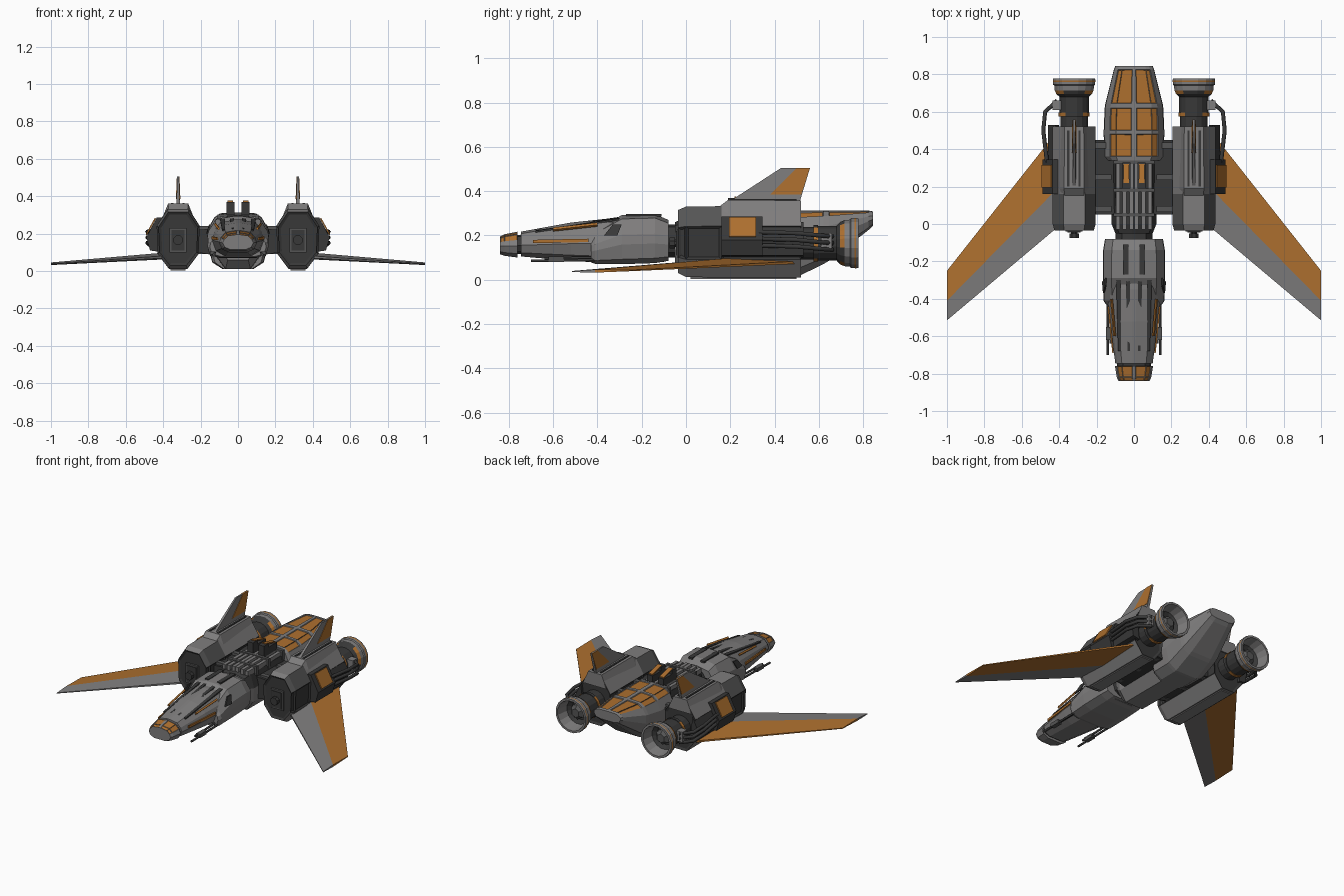
import bpy, bmesh, math
from mathutils import Vector

if "Cube" in bpy.data.objects:
    bpy.data.objects.remove(bpy.data.objects["Cube"])


def material(name, r, g, b):
    m = bpy.data.materials.new(name)
    m.use_nodes = True
    m.diffuse_color = (r, g, b, 1)
    m.node_tree.nodes["Principled BSDF"].inputs["Base Color"].default_value = (r, g, b, 1)
    return m


grey = material("hull grey", .21, .205, .205)
mid = material("panel grey", .09, .09, .09)
dark = material("dark metal", .04, .04, .04)
orange = material("orange paint", .42, .16, .028)


def finish(name, bm, mats, mirror):
    mesh = bpy.data.meshes.new(name)
    bm.to_mesh(mesh)
    bm.free()
    for m in mats:
        mesh.materials.append(m)
    obj = bpy.data.objects.new(name, mesh)
    bpy.context.collection.objects.link(obj)
    if mirror:
        obj.modifiers.new("mirror", "MIRROR")
    return obj


def skin(name, rings, mats, rule=None, mirror=False, sunk=None):
    """Bridge closed rings, cap both ends, colour by rule, sink chosen faces."""
    bm = bmesh.new()
    loops = [[bm.verts.new(p) for p in ring] for ring in rings]
    n = len(loops[0])
    for a, b in zip(loops, loops[1:]):
        for i in range(n):
            j = (i + 1) % n
            bm.faces.new((a[i], a[j], b[j], b[i]))
    bm.faces.new(loops[0])
    bm.faces.new(loops[-1])
    bmesh.ops.recalc_face_normals(bm, faces=bm.faces)
    bm.normal_update()
    if rule:
        for f in bm.faces:
            f.material_index = rule(f.calc_center_median(), f.normal)
    if sunk:
        index, rim, thickness, depth = sunk
        chosen = [f for f in bm.faces if f.material_index == index]
        result = bmesh.ops.inset_individual(bm, faces=chosen, thickness=thickness, depth=depth)
        for f in result["faces"]:
            f.material_index = rim
    return finish(name, bm, mats, mirror)


def loft(name, half, sections, mats, cx=0, **options):
    """Sections are (y, half width, bottom, top); half is the unit outline, bottom to top."""
    outline = half + [(-u, v) for u, v in reversed(half)]
    rings = [[(cx + u * w, y, lo + v * (hi - lo)) for u, v in outline]
             for y, w, lo, hi in sections]
    return skin(name, rings, mats, **options)


def prism(name, outline, y0, y1, mat, mirror=True):
    return skin(name, [[(x, y, z) for x, z in outline] for y in (y0, y1)], [mat], mirror=mirror)


def box(name, x0, x1, y0, y1, z0, z1, mat, mirror=True):
    return prism(name, [(x0, z0), (x1, z0), (x1, z1), (x0, z1)], y0, y1, mat, mirror)


def slab(name, points, thickness, axis, mat):
    """Plate through 3D points with its own thickness at each point."""
    rings = [[Vector(p) + Vector(axis) * s * t / 2 for p, t in zip(points, thickness)]
             for s in (-1, 1)]
    return skin(name, rings, [mat], mirror=True)


def lathe(name, profile, centre, mats, rule=None, sides=16):
    """Revolve (radius, y) pairs about an axis along y."""
    cx, cz = centre
    rings = []
    for r, y in profile:
        angles = [math.tau * (i + .5) / sides for i in range(sides)]
        rings.append([(cx + r * math.cos(a), y, cz + r * math.sin(a)) for a in angles])
    return skin(name, rings, mats, rule, mirror=True)


def tubes(name, paths, radius, mat):
    curve = bpy.data.curves.new(name, "CURVE")
    curve.dimensions = "3D"
    curve.bevel_depth = radius
    curve.bevel_resolution = 1
    curve.use_fill_caps = True
    curve.materials.append(mat)
    for path in paths:
        for side in (-1, 1):
            spline = curve.splines.new("POLY")
            spline.points.add(len(path) - 1)
            for point, (x, y, z) in zip(spline.points, path):
                point.co = (side * x, y, z, 1)
    obj = bpy.data.objects.new(name, curve)
    bpy.context.collection.objects.link(obj)


# Nose and cockpit
hull = [(.5, 0), (.85, .15), (1, .45), (.9, .68), (.65, .92), (.08, 1)]
loft("nose", hull, [(-.84, .082, .115, .195), (-.82, .092, .108, .205), (-.76, .102, .1, .217)],
     [grey, orange], rule=lambda c, n: int(c.z > .165 and abs(c.x) > .02 and n.y < .9),
     sunk=(1, 0, .004, -.003))
loft("nose_joint", hull, [(-.77, .09, .115, .2), (-.73, .09, .115, .205)], [dark])
loft("cockpit", hull, [(-.745, .1, .105, .217), (-.52, .13, .085, .258),
                       (-.35, .145, .075, .276), (-.1, .145, .08, .27)], [grey])
loft("shoulder", [(.6, 0), (.92, .1), (1, .4), (.98, .6), (.72, .92), (.2, 1)],
     [(-.43, .15, .078, .2), (-.41, .163, .072, .22), (-.29, .167, .07, .292),
      (-.14, .165, .075, .296), (-.08, .155, .085, .27)], [grey])
loft("neck", hull, [(-.1, .1, .1, .25), (-.01, .1, .1, .25)], [dark])

# Canopy frames, slots and painted trim
for x0, x1 in ((.022, .034), (.07, .085)):
    drop = .1 * x0
    slab("canopy_frame", [(x0, -.68, .226 - drop), (x1, -.68, .224 - drop),
                          (x1 + .01, -.3, .28 - drop), (x0, -.3, .282 - drop)],
         [.008] * 4, (0, 0, 1), dark)
box("cockpit_slot", .03, .06, -.27, -.11, .285, .297, dark)
slab("cockpit_stripe", [(.112, -.69, .165), (.138, -.44, .17), (.138, -.44, .185), (.112, -.69, .18)],
     [.008] * 4, (1, 0, 0), orange)
slab("canopy_stripe", [(.107, -.6, .222), (.124, -.4, .244), (.117, -.4, .254), (.1, -.6, .232)],
     [.008] * 4, (1, 0, 1), orange)
slab("cockpit_side_panel", [(.162, -.37, .2), (.167, -.31, .2), (.15, -.29, .25), (.15, -.33, .25)],
     [.008] * 4, (1, 0, 0), dark)

# Guns under the cockpit
tubes("guns", [[(.14, -.7, .085), (.14, -.4, .09)], [(.125, -.64, .095), (.125, -.4, .1)]], .007, dark)
box("gun_mount", .12, .15, -.62, -.55, .08, .105, mid)

# Central body with raised spine rails
loft("central_body", [(.55, 0), (.95, .25), (1, .6), (.8, .92), (.1, 1)],
     [(-.05, .1, .06, .26), (0, .12, .012, .28), (.35, .125, .01, .29)],
     [grey, dark], rule=lambda c, n: int(n.z > .2))
for x in (.012, .05, .085):
    box("spine_rail", x - .01, x + .012, -.03, .34, .26, .3 - x * .1, grey)
for y in (.05, .18, .33):
    box("spine_rib", -.11, .11, y - .01, y + .01, .24, .302, mid, False)

# Twin dorsal scoops
for y0, y1, z in ((.19, .24, .37), (.24, .33, .345)):
    box("dorsal_scoop", .02, .062, y0, y1, .28, z, dark)
slab("scoop_cover", [(.026, .22, .372), (.056, .22, .372), (.056, .32, .348), (.026, .32, .348)],
     [.008] * 4, (0, 0, 1), orange)

# Tail hull with sunken painted panels
tail_stations = [(.34, .145, .01, .31), (.36, .16, .01, .312), (.48, .162, .01, .312),
                 (.5, .162, .012, .312), (.62, .157, .07, .312), (.645, .153, .085, .312),
                 (.825, .108, .225, .312), (.845, .1, .245, .308)]


def tail_rule(c, n):
    panel = any(a < c.y < b for a, b in ((.37, .47), (.51, .61), (.65, .82)))
    return int(panel and n.z > .3 and .02 < abs(c.x) < .115)


loft("tail_hull", [(.5, 0), (.85, .12), (1, .45), (.98, .7), (.8, .9), (.6, .985), (.08, 1)],
     tail_stations, [grey, orange], rule=tail_rule, sunk=(1, 0, .004, -.005))

# Bridges to the engine pods
prism("bridge", [(.1, .08), (.22, .1), (.22, .22), (.1, .23)], .05, .45, dark)
for y in (.08, .25, .42):
    box("bridge_rib", .12, .21, y - .015, y + .015, .09, .24, mid)


# Engine pods
def pod_rule(c, n):
    if n.y < -.9:
        return 2
    if abs(n.x) > .9 or n.y > .9:
        return 2
    return 1 if n.z > .1 and abs(n.x) > .3 and c.y < .16 else 0


loft("engine_pod", [(.42, 0), (.95, .25), (1, .72), (.5, 1)],
     [(-.035, .105, .03, .315), (0, .115, .012, .33), (.16, .115, .01, .332), (.52, .115, .01, .332)],
     [grey, mid, dark], cx=.32, mirror=True, rule=pod_rule, sunk=(2, 2, .015, -.008))
box("intake_frame", .275, .365, -.04, -.01, .1, .23, mid)
box("intake_core", .285, .355, -.045, -.01, .11, .22, dark)
lathe("pod_cannon", [(.018, -.02), (.018, -.05), (.027, -.05), (.027, -.075)], (.32, .165), [dark], sides=8)
loft("pod_top_block", [(1, 0), (.6, 1)],
     [(.15, .085, .27, .33), (.19, .09, .27, .36), (.52, .085, .27, .358)], [grey], cx=.32, mirror=True)
for x in (.285, .345):
    box("top_slot", x, x + .012, .2, .5, .35, .364, dark)
box("pod_keel", .28, .36, .02, .5, .004, .03, grey)

# Outboard equipment housings
housing = [(.4, .1), (.47, .11), (.49, .18), (.435, .285), (.4, .285)]
prism("side_housing", housing, .16, .345, dark)
prism("rear_housing", [(.4, .1), (.45, .11), (.46, .18), (.42, .26)], .345, .53, dark)
prism("housing_plate", [(.487, .192), (.494, .195), (.445, .284), (.438, .281)], .195, .315, orange)
tubes("coolant_pipes", [[(.465, .33, z), (.485, .5, z - .005), (.475, .6, z - .015), (.41, .66, z - .02)]
                        for z in (.155, .185, .215)], .011, dark)
box("pipe_manifold", .39, .435, .61, .66, .14, .21, grey)


# Engines with flared nozzles
def nozzle_rule(c, n):
    angle = math.atan2(c.z - .165, c.x - .32)
    patch = math.sin(3 * angle) > 0
    if .57 < c.y < .6 or .69 < c.y < .715:
        return 2 if patch else 1
    if .758 < c.y < .768 and n.y < .5:
        return 2
    return 0 if c.y > .715 else 1


lathe("engine", [(.075, .5), (.075, .575), (.084, .575), (.084, .595), (.08, .595), (.08, .68),
                 (.097, .695), (.106, .715), (.108, .74), (.115, .745), (.115, .76), (.116, .767),
                 (.114, .778), (.1, .778), (.085, .7), (.06, .68)],
      (.32, .165), [grey, dark, orange], nozzle_rule)
lathe("nozzle_plug", [(.055, .67), (.05, .71), (.03, .73)], (.32, .165), [mid], sides=6)

# Swept wings: grey leading band, painted trailing band
lead = [(.4, -.01, .075), (1, -.515, .037)]
seam = [(1, -.41, .039), (.4, .2, .08)]
trail = [(1, -.25, .041), (.4, .51, .078)]
slab("wing_leading", lead + seam, [.012, .005, .014, .036], (0, 0, 1), grey)
slab("wing_trailing", seam[::-1] + trail, [.036, .014, .005, .012], (0, 0, 1), orange)

# Tail fins
fin = [(.32, y, z) for y, z in ((.16, .33), (.43, .505), (.56, .505), (.51, .34))]
slab("fin", fin, [.02, .01, .01, .02], (1, 0, 0), grey)
fin_paint = [(.32, y, z) for y, z in ((.38, .385), (.5, .505), (.56, .505), (.52, .385))]
slab("fin_paint", fin_paint, [.024, .014, .014, .024], (1, 0, 0), orange)
